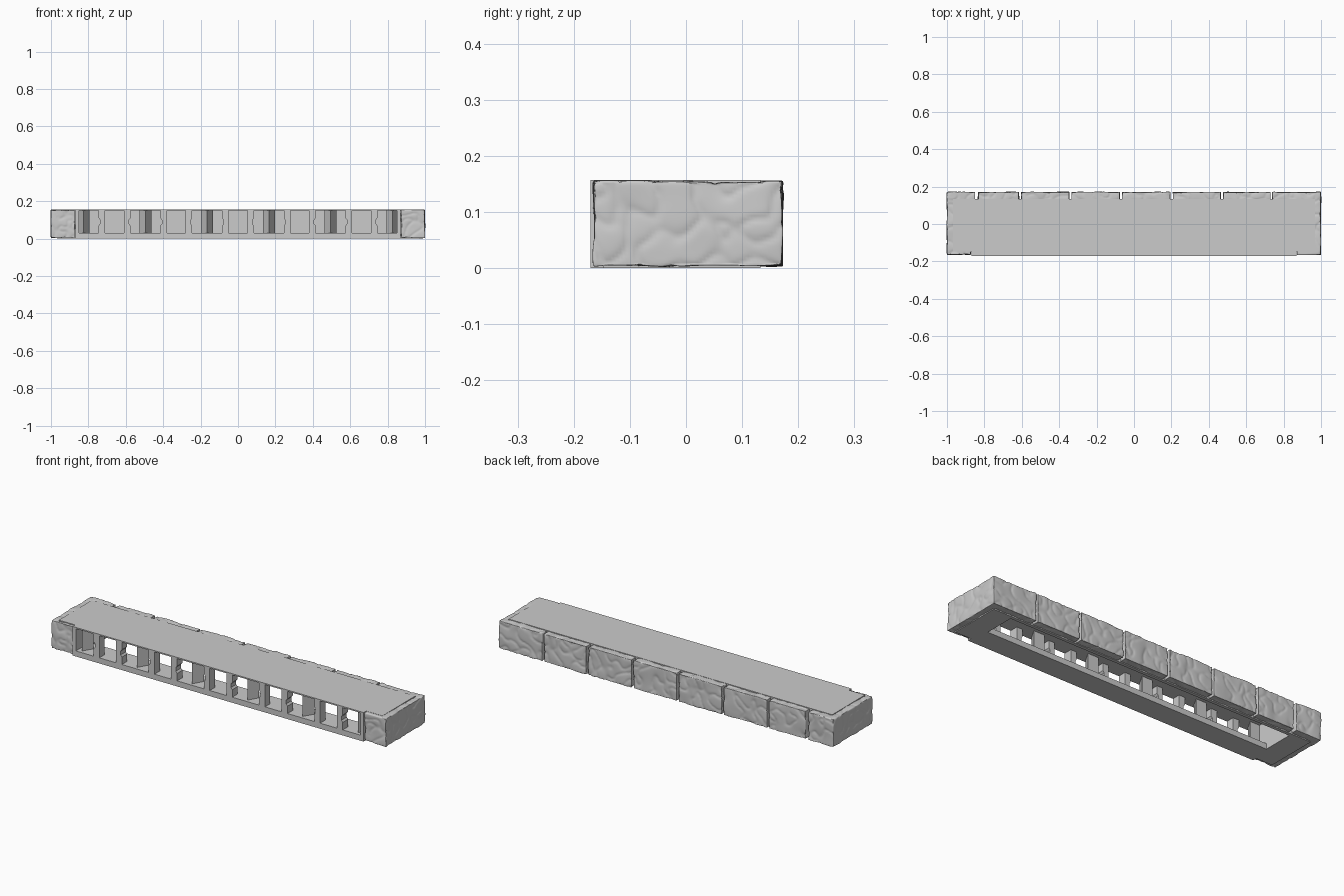
import bpy, bmesh
from mathutils import Vector, noise

cube = bpy.data.objects.get("Cube")
if cube:
    bpy.data.objects.remove(cube, do_unlink=True)

stone_grey = bpy.data.materials.new("stone_grey")
stone_grey.use_nodes = True
GREY = (0.6, 0.6, 0.6, 1)
stone_grey.diffuse_color = GREY
bsdf = stone_grey.node_tree.nodes["Principled BSDF"]
bsdf.inputs["Base Color"].default_value = GREY
bsdf.inputs["Roughness"].default_value = 0.9

HEIGHT = 0.157
SILL = 0.03        # top of the front base strip
CEILING = 0.15     # underside of the roof
FRONT = -0.17
BACK = 0.133       # rear of the plain core
JAMB = 0.85        # half width of the open front
PITCH = 0.33       # spacing of the bays


def add_box(bm, x0, x1, y0, y1, z0, z1):
    verts = bmesh.ops.create_cube(bm, size=1)["verts"]
    for v in verts:
        v.co = Vector((x1 if v.co.x > 0 else x0,
                       y1 if v.co.y > 0 else y0,
                       z1 if v.co.z > 0 else z0))


def add_prism(bm, points, offset):
    """Close a flat outline and extrude it along the offset."""
    face = bm.faces.new([bm.verts.new(p) for p in points])
    out = bmesh.ops.extrude_face_region(bm, geom=[face])["geom"]
    bmesh.ops.translate(bm, vec=offset,
                        verts=[g for g in out if isinstance(g, bmesh.types.BMVert)])


def finish(name, bm):
    bmesh.ops.recalc_face_normals(bm, faces=bm.faces)
    mesh = bpy.data.meshes.new(name)
    bm.to_mesh(mesh)
    bm.free()
    mesh.materials.append(stone_grey)
    obj = bpy.data.objects.new(name, mesh)
    bpy.context.collection.objects.link(obj)
    return obj


def boxes(name, *sizes):
    bm = bmesh.new()
    for size in sizes:
        add_box(bm, *size)
    return finish(name, bm)


# Plain hollow core
boxes("roof", (-JAMB, JAMB, FRONT, BACK, CEILING, HEIGHT))
boxes("front_base", (-JAMB, JAMB, FRONT, -0.05, 0, SILL))
boxes("back_wall", (-JAMB, JAMB, 0.115, BACK, 0, CEILING))
for side, label in ((1, "left"), (-1, "right")):
    x0, x1 = sorted((side * JAMB, side * 0.87))
    x2, x3 = sorted((side * 0.87, side * 0.967))
    boxes(label + "_end_core", (x0, x1, FRONT, BACK, 0, HEIGHT),
          (x2, x3, -0.148, BACK, 0, HEIGHT))

# Notched pillars, one pair per bay
bm = bmesh.new()
for bay in range(-2, 3):
    for side in (-1, 1):
        inner, outer, notch = 0.05, 0.085, 0.077
        outline = [(inner, SILL), (outer, SILL), (outer, 0.07), (notch, 0.08),
                   (notch, 0.1), (outer, 0.11), (outer, CEILING), (inner, CEILING)]
        points = [(bay * PITCH + side * x, FRONT, z) for x, z in outline]
        add_prism(bm, points, (0, 0.045, 0))
finish("front_pillars", bm)

# Wedge-shaped dividers between the bays
bm = bmesh.new()
for i in range(6):
    x = (i - 2.5) * PITCH
    lo, hi = max(x - 0.032, -JAMB), min(x + 0.032, JAMB)
    add_prism(bm, [(lo, -0.1, SILL), (x, -0.155, SILL), (hi, -0.1, SILL)],
              (0, 0, CEILING - SILL))
finish("wedge_dividers", bm)


def carve(obj, seed, rounds):
    """Round off a block and weather its surface like chipped rock."""
    remesh = obj.modifiers.new("remesh", 'REMESH')
    remesh.mode = 'VOXEL'
    remesh.voxel_size = 0.006
    soften = obj.modifiers.new("soften", 'SMOOTH')
    soften.factor = 0.5
    soften.iterations = rounds
    graph = bpy.context.evaluated_depsgraph_get()
    mesh = bpy.data.meshes.new_from_object(obj.evaluated_get(graph))
    obj.modifiers.clear()
    obj.data = mesh
    shift = Vector((seed * 3.7, seed * 1.9, seed * 5.3))
    moved = []
    for v in mesh.vertices:
        p = v.co + shift
        warp = noise.noise_vector(p * 9) * 0.03
        broad = 0.5 + 0.5 * noise.noise(p * 11)
        crease = (1 - abs(noise.noise((p + warp) * 17))) ** 8
        depth = 0.008 * broad + 0.004 * crease
        co = v.co - v.normal * depth
        co.z = min(max(co.z, 0), HEIGHT - 0.001)
        moved.append(co)
    for v, co in zip(mesh.vertices, moved):
        v.co = co
    if not mesh.materials:
        mesh.materials.append(stone_grey)
    mesh.shade_smooth()


# Row of rough stones along the back
LOW, HIGH, OUT = 0, HEIGHT + 0.002, 0.175
joints = [-0.845 + 0.005, -0.61, -0.34, -0.07, 0.2, 0.47, 0.735]
for i, (x0, x1) in enumerate(zip(joints, joints[1:])):
    stone = boxes(f"back_stone_{i + 1}", (x0 + 0.002, x1 - 0.002, 0.12, OUT, LOW, HIGH))
    carve(stone, i + 1, 5)

# Corner stones wrapping both ends
left = boxes("left_end_stone", (0.868, 1.003, -0.169, OUT, LOW, HIGH),
             (joints[-1], 1.003, 0.12, OUT, LOW, HIGH))
carve(left, 9, 9)
right = boxes("right_end_stone", (-1.005, -0.868, -0.169, OUT, LOW, HIGH),
              (-1.005, joints[0] - 0.005, 0.12, OUT, LOW, HIGH))
carve(right, 10, 9)

for mesh in {o.data for o in bpy.context.collection.objects if o.type == 'MESH'}:
    mesh.update()
